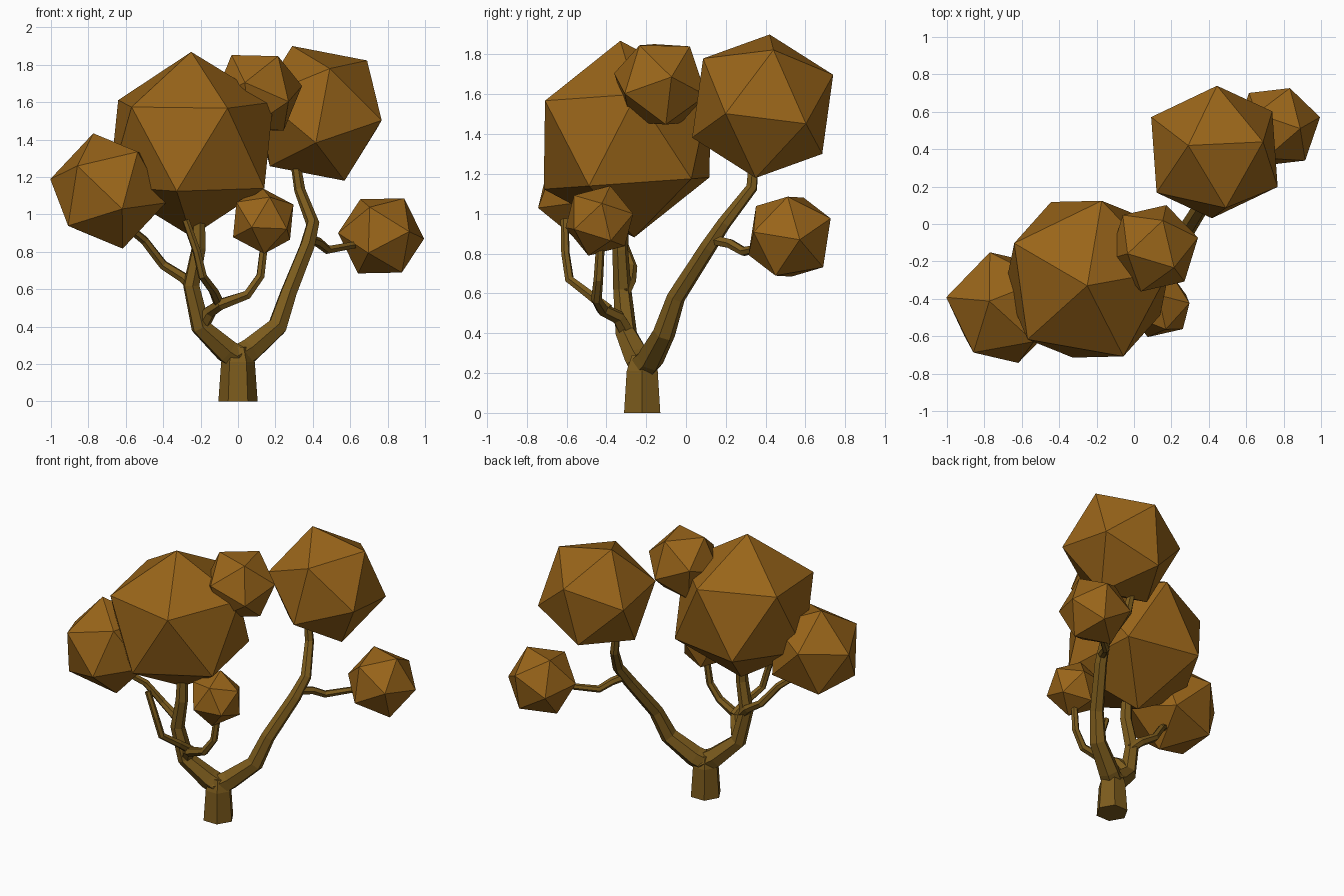
import bpy, bmesh
from math import cos, sin, tau
from mathutils import Vector, Matrix

if "Cube" in bpy.data.objects:
    bpy.data.objects.remove(bpy.data.objects["Cube"])


def material(name, color):
    m = bpy.data.materials.new(name)
    m.diffuse_color = (*color, 1)
    m.use_nodes = True
    m.node_tree.nodes["Principled BSDF"].inputs["Base Color"].default_value = m.diffuse_color
    return m


BARK = material("bark", (0.20, 0.105, 0.012))
LEAF = material("foliage", (0.32, 0.13, 0.010))


def finish(bm, name, mat):
    bmesh.ops.recalc_face_normals(bm, faces=bm.faces)
    me = bpy.data.meshes.new(name)
    bm.to_mesh(me)
    bm.free()
    me.materials.append(mat)
    ob = bpy.data.objects.new(name, me)
    bpy.context.collection.objects.link(ob)
    return ob


def frame(a, b):
    a = a.normalized()
    n = a.cross(b).normalized()
    return Matrix((a, n.cross(a), n)).transposed()


def foliage(name, centre, radius, p1, p2):
    """Icosahedron turned so two neighbouring corners point at p1 and p2."""
    c = Vector(centre)
    bm = bmesh.new()
    bmesh.ops.create_icosphere(bm, subdivisions=1, radius=radius)
    bm.verts.ensure_lookup_table()
    v = bm.verts[0]
    w = v.link_edges[0].other_vert(v)
    rot = frame(Vector(p1) - c, Vector(p2) - c) @ frame(v.co, w.co).transposed()
    bm.transform(Matrix.Translation(c) @ rot.to_4x4())
    return finish(bm, name, LEAF)


def branch(name, points, sides=6):
    """Tapered tube through (x, y, z, radius) points."""
    pts = [Vector(p[:3]) for p in points]
    bm = bmesh.new()
    side, rings = Vector((1, 0, 0)), []
    for i, p in enumerate(pts):
        d_in = (p - pts[i - 1]).normalized() if i else Vector()
        d_out = (pts[i + 1] - p).normalized() if i < len(pts) - 1 else Vector()
        t = (d_in + d_out).normalized()
        side = (side - t * side.dot(t)).normalized()
        up, r = t.cross(side), points[i][3]
        rings.append([bm.verts.new(p + r * (side * cos(tau * k / sides) + up * sin(tau * k / sides)))
                      for k in range(sides)])
    for a, b in zip(rings, rings[1:]):
        for k in range(sides):
            j = (k + 1) % sides
            bm.faces.new((a[k], a[j], b[j], b[k]))
    bm.faces.new(rings[0])
    bm.faces.new(rings[-1])
    return finish(bm, name, BARK)


# Trunk and the two main limbs
branch("trunk", [(0, -.22, 0, .105), (0, -.22, .21, .09), (0, -.22, .29, .06)])
branch("right_limb", [(-.02, -.23, .22, .075), (.06, -.18, .27, .07), (.21, -.11, .40, .057),
                      (.27, -.05, .58, .047), (.37, .11, .83, .042), (.40, .19, .95, .036),
                      (.33, .33, 1.13, .03), (.31, .34, 1.26, .027)])
branch("left_limb", [(.02, -.21, .22, .075), (-.06, -.24, .27, .07), (-.20, -.30, .40, .055),
                     (-.25, -.32, .62, .046), (-.21, -.33, .82, .04), (-.21, -.32, 1.02, .034)])

# Thin side branches
branch("left_twig", [(-.23, -.31, .60, .032), (-.29, -.28, .66, .03), (-.40, -.27, .73, .026),
                     (-.50, -.32, .86, .024), (-.61, -.41, .95, .022)])
branch("middle_twig", [(-.19, -.30, .41, .04), (-.15, -.34, .48, .036), (-.09, -.42, .52, .032),
                       (.05, -.45, .57, .027), (.12, -.44, .67, .024), (.14, -.43, .84, .022)])
branch("bare_twig", [(-.10, -.39, .52, .03), (-.13, -.48, .59, .026), (-.19, -.585, .67, .024),
                     (-.22, -.605, .80, .022), (-.28, -.61, .97, .02)])
branch("right_twig", [(.38, .13, .87, .028), (.43, .22, .85, .026), (.48, .29, .81, .024),
                      (.64, .42, .84, .02)])

# Foliage clumps
foliage("large_foliage", (-.25, -.295, 1.375), .495, (-.25, -.33, 1.87), (-.06, -.70, 1.56))
foliage("right_foliage", (.43, .385, 1.54), .388, (.29, .42, 1.90), (.69, .44, 1.83))
foliage("top_foliage", (.105, -.13, 1.65), .247, (-.04, -.16, 1.86), (.21, -.23, 1.84))
foliage("left_foliage", (-.695, -.447, 1.125), .32, (-.62, -.74, 1.03), (-.86, -.69, 1.26))
foliage("low_right_foliage", (.765, .52, .885), .236, (.99, .57, .87), (.89, .51, 1.09))
foliage("low_middle_foliage", (.135, -.435, .965), .184, (.13, -.38, 1.14), (.295, -.42, 1.06))
